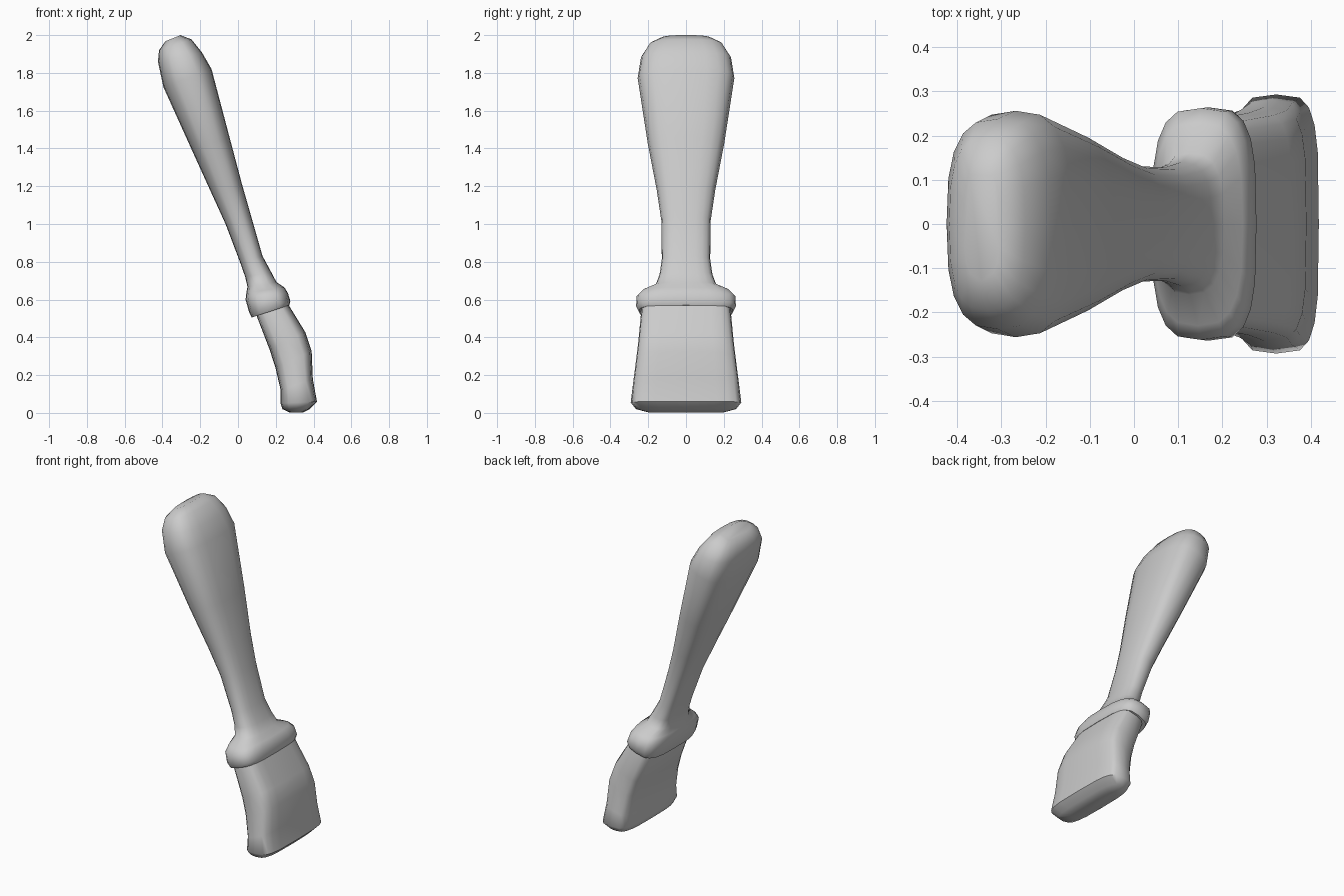
import bpy, bmesh
from math import cos, sin, pi, radians
from mathutils import Vector

SIDES = 20


def spow(v, p):
    return (1 if v >= 0 else -1) * abs(v) ** p


def loft(name, sections):
    """Skin rounded-rectangle rings; each is (left x, z, right x, z, half width y, squareness)."""
    bm = bmesh.new()
    rings = []
    for lx, lz, rx, rz, w, n in sections:
        left, right = Vector((lx, 0, lz)), Vector((rx, 0, rz))
        mid, half = (left + right) / 2, (right - left) / 2
        ring = []
        for i in range(SIDES):
            a = 2 * pi * i / SIDES
            p = mid + half * spow(cos(a), 2 / n)
            p.y = w * spow(sin(a), 2 / n)
            ring.append(bm.verts.new(p))
        rings.append(ring)
    for r0, r1 in zip(rings, rings[1:]):
        for i in range(SIDES):
            j = (i + 1) % SIDES
            bm.faces.new((r0[i], r0[j], r1[j], r1[i]))
    bm.faces.new(rings[0])
    bm.faces.new(rings[-1])
    bmesh.ops.recalc_face_normals(bm, faces=bm.faces)
    mesh = bpy.data.meshes.new(name)
    bm.to_mesh(mesh)
    bm.free()
    obj = bpy.data.objects.new(name, mesh)
    bpy.context.collection.objects.link(obj)
    bpy.ops.object.select_all(action='DESELECT')
    obj.select_set(True)
    bpy.context.view_layer.objects.active = obj
    bpy.ops.object.shade_smooth_by_angle(angle=radians(50))
    return obj


# Handle with flared collar at its lower end
loft("handle", [
    (0.072, 0.505, 0.272, 0.570, 0.250, 3.4),
    (0.058, 0.535, 0.277, 0.592, 0.264, 3.4),
    (0.040, 0.600, 0.264, 0.635, 0.262, 3.2),
    (0.044, 0.635, 0.246, 0.664, 0.230, 3.0),
    (0.050, 0.668, 0.204, 0.692, 0.160, 2.8),
    (0.038, 0.720, 0.176, 0.745, 0.140, 2.7),
    (0.010, 0.800, 0.130, 0.830, 0.128, 2.6),
    (-0.066, 1.00, 0.070, 1.040, 0.131, 2.6),
    (-0.139, 1.16, 0.024, 1.200, 0.155, 2.6),
    (-0.248, 1.40, -0.045, 1.46, 0.203, 2.7),
    (-0.395, 1.725, -0.14, 1.82, 0.256, 2.8),
    (-0.424, 1.86, -0.19, 1.907, 0.238, 2.8),
    (-0.418, 1.92, -0.246, 1.977, 0.195, 2.8),
    (-0.385, 1.967, -0.304, 2.0, 0.130, 2.6),
])

# Bristle block, tucked into the collar and bending towards the tip
loft("bristles", [
    (0.110, 0.560, 0.255, 0.605, 0.225, 4.0),
    (0.100, 0.510, 0.270, 0.568, 0.237, 4.0),
    (0.167, 0.336, 0.357, 0.426, 0.252, 4.0),
    (0.198, 0.240, 0.390, 0.325, 0.264, 4.0),
    (0.226, 0.120, 0.396, 0.180, 0.281, 4.0),
    (0.225, 0.050, 0.418, 0.060, 0.293, 4.0),
    (0.235, 0.020, 0.380, 0.020, 0.265, 3.5),
    (0.272, 0.003, 0.345, 0.003, 0.200, 3.0),
])
